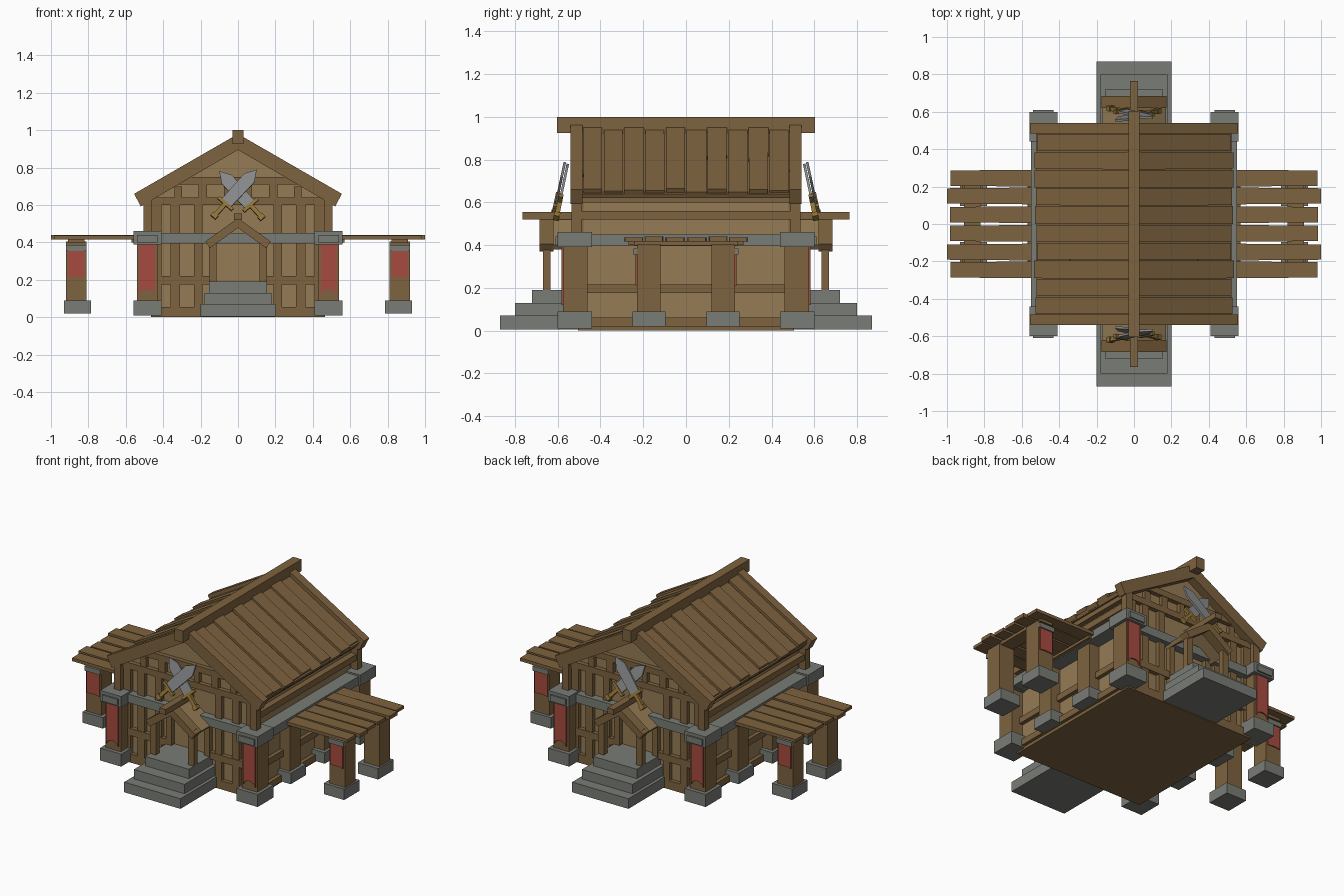
import bpy, bmesh, math, random
from mathutils import Matrix, Vector

if "Cube" in bpy.data.objects:
    bpy.data.objects.remove(bpy.data.objects["Cube"])
random.seed(4)


def material(name, rgb):
    m = bpy.data.materials.new(name)
    m.diffuse_color = (*rgb, 1)
    m.use_nodes = True
    m.node_tree.nodes["Principled BSDF"].inputs["Base Color"].default_value = m.diffuse_color
    return m


WOOD = material("wood", (0.21, 0.125, 0.05))
PLASTER = material("plaster", (0.30, 0.20, 0.09))
STONE = material("stone", (0.19, 0.20, 0.18))
CLOTH = material("cloth", (0.38, 0.07, 0.05))
STEEL = material("steel", (0.25, 0.26, 0.27))
GOLD = material("brass", (0.30, 0.18, 0.04))
I = Matrix.Identity(4)


def solids(name, parts, mat, mirror="", matrix=I):
    """parts: (profile, plane, start, end); the result is copied across x and/or y."""
    bm = bmesh.new()
    flips = [(sx, sy) for sx in ((1, -1) if "x" in mirror else (1,))
             for sy in ((1, -1) if "y" in mirror else (1,))]
    place = {"xz": lambda a, b, d: (a, d, b), "yz": lambda a, b, d: (d, a, b),
             "xy": lambda a, b, d: (a, b, d)}
    for sx, sy in flips:
        for pts, plane, lo, hi in parts:
            rings = []
            for d in (lo, hi):
                ring = []
                for a, b in pts:
                    v = matrix @ Vector(place[plane](a, b, d))
                    ring.append(bm.verts.new((v.x * sx, v.y * sy, v.z)))
                rings.append(ring)
            n = len(pts)
            bm.faces.new(rings[0])
            bm.faces.new(rings[1])
            for i in range(n):
                j = (i + 1) % n
                bm.faces.new((rings[0][i], rings[0][j], rings[1][j], rings[1][i]))
    bmesh.ops.recalc_face_normals(bm, faces=bm.faces)
    me = bpy.data.meshes.new(name)
    bm.to_mesh(me)
    bm.free()
    me.materials.append(mat)
    ob = bpy.data.objects.new(name, me)
    bpy.context.collection.objects.link(ob)
    return ob


def bx(x0, x1, y0, y1, z0, z1):
    return ([(x0, y0), (x1, y0), (x1, y1), (x0, y1)], "xy", z0, z1)


def boxes(name, mat, mirror, *dims):
    return solids(name, [bx(*d) for d in dims], mat, mirror)


# Plaster body with gables
solids("plaster_walls", [([(-.46, .01), (.46, .01), (.46, .64), (0, .91), (-.46, .64)],
                          "xz", -.48, .48)], PLASTER)
boxes("floor_plate", WOOD, "", (-.465, .465, -.505, .505, 0, .055))

# Front and back timber framing
boxes("front_studs", WOOD, "xy",
      (.31, .36, .47, .505, .05, .61), (.19, .235, .47, .505, .05, .61),
      (.115, .155, .47, .51, .05, .40), (.41, .46, .47, .505, .05, .61),
      (.165, .21, .47, .505, .63, .72), (.30, .34, .47, .505, .63, .70),
      (.04, .075, .47, .505, .63, .72))
boxes("front_rails", WOOD, "y",
      (-.46, -.12, .47, .508, .175, .22), (.12, .46, .47, .508, .175, .22),
      (-.48, .48, .47, .508, .60, .64), (-.34, .34, .47, .508, .71, .75))

# Side timber framing
boxes("side_rails", WOOD, "x",
      (.45, .485, -.49, .49, .175, .215), (.45, .485, -.49, .49, .02, .06),
      (.45, .50, -.50, .50, .52, .56), (.45, .49, -.50, .50, .60, .63))

# Stone belt course
boxes("stone_belt_front", STONE, "y", (-.44, .44, .47, .53, .395, .45))
boxes("stone_belt_side", STONE, "x", (.45, .55, -.46, .46, .395, .45))

# Corner posts and their stone blocks
boxes("corner_posts", WOOD, "xy", (.43, .54, .46, .575, .09, .39),
      (.46, .505, .49, .535, .46, .645))
boxes("corner_stones", STONE, "xy", (.41, .56, .44, .60, .01, .09),
      (.41, .56, .44, .60, .39, .46), (.43, .54, .595, .61, .40, .44))

# Side wall posts
boxes("wall_posts", WOOD, "xy", (.44, .53, .12, .23, .09, .40))
boxes("wall_post_stones", STONE, "xy", (.43, .55, .095, .25, .02, .09))

# Side canopies
boxes("canopy_posts", WOOD, "xy", (.81, .92, .12, .23, .08, .405))
boxes("canopy_stones", STONE, "xy", (.785, .93, .095, .25, .02, .09),
      (.81, .92, .225, .245, .355, .385))
boxes("canopy_beams", WOOD, "x", (.82, .91, -.24, .24, .398, .42),
      (.53, .57, -.27, .27, .40, .42))
planks = []
for i, (y, end) in enumerate([(.05, .985), (.15, 1.0), (.245, .98)]):
    w = .045
    planks.append(([(.53, y - w), (end, y - w + .004), (end, y + w - .004), (.53, y + w)],
                   "xy", .416, .436 + .004 * (i % 2)))
solids("canopy_planks", planks, WOOD, "xy")


# Cloth banners with an arched bottom edge
def banner(name, cx, half, y0, y1, z0, z1, arch):
    pts = [(cx - half, z1), (cx + half, z1)]
    for k in range(7):
        t = 1 - 2 * k / 6
        pts.append((cx + half * t, z0 + arch * math.sqrt(max(0, 1 - t * t))))
    solids(name, [(pts, "xz", y0, y1)], CLOTH, "xy")


banner("corner_banners", .4875, .043, .57, .583, .12, .41, .03)
banner("canopy_banners", .865, .045, .225, .237, .21, .36, 0.005)

# Entrance steps
boxes("steps", STONE, "y", (-.20, .20, .45, .87, .005, .07),
      (-.18, .18, .45, .80, .07, .13), (-.155, .155, .45, .72, .13, .19))

# Porch roof
boxes("porch_posts", WOOD, "xy", (.115, .155, .635, .67, .19, .42))
boxes("porch_ridge", WOOD, "y", (-.022, .022, .48, .765, .52, .555))
solids("porch_barges", [([(0, .53), (.175, .405), (.15, .37), (0, .478)], "xz", .62, .685)],
       WOOD, "xy")
solids("porch_slopes", [([(0, .52), (.17, .40), (.155, .38), (0, .49)], "xz", .48, .62)],
       PLASTER, "xy")

# Main roof: ridge, barge boards, sheathing, planks
boxes("roof_ridge", WOOD, "", (-.03, .03, -.603, .603, .925, 1.0))
solids("roof_barges", [([(0, .98), (.555, .66), (.52, .592), (0, .895)], "xz", .485, .54)],
       WOOD, "xy")
solids("roof_sheathing", [([(0, .94), (.52, .64), (.51, .62), (0, .915)], "xz", -.49, .49)],
       WOOD, "x")
slope = Matrix.Translation((0, 0, .98)) @ Matrix.Rotation(math.radians(30), 4, "Y")
planks = []
for i in range(10):
    y = -.437 + .097 * i
    a, b = random.uniform(.043, .048), random.uniform(.043, .048)
    end = random.uniform(.605, .63)
    top = -.012 - .01 * (i % 2)
    planks.append(([(.03, y - a), (end, y - b), (end, y + b), (.03, y + a)],
                   "xy", top - .028, top))
solids("roof_planks", planks, WOOD, "x", slope)

# Crossed swords, leaning on the gables; each is drawn upright then tilted
for side in (-1, 1):
    m = (Matrix.Translation((0, .583, .675 + .004 * side)) @ Matrix.Translation((0, .007 * side, 0))
         @ Matrix.Rotation(math.radians(12), 4, "X")
         @ Matrix.Rotation(math.radians(42 * side), 4, "Y"))
    tag = "left" if side < 0 else "right"
    solids("sword_blade_" + tag, [([(-.033, -.09), (.033, -.09), (.036, .09), (0, .15), (-.036, .09)],
                                   "xz", -.006, .006)], STEEL, "y", m)
    solids("sword_hilt_" + tag, [bx(-.05, .05, -.011, .011, -.108, -.09),
                                 bx(-.011, .011, -.011, .011, -.175, -.108),
                                 bx(-.017, .017, -.014, .014, -.20, -.175)], GOLD, "y", m)
